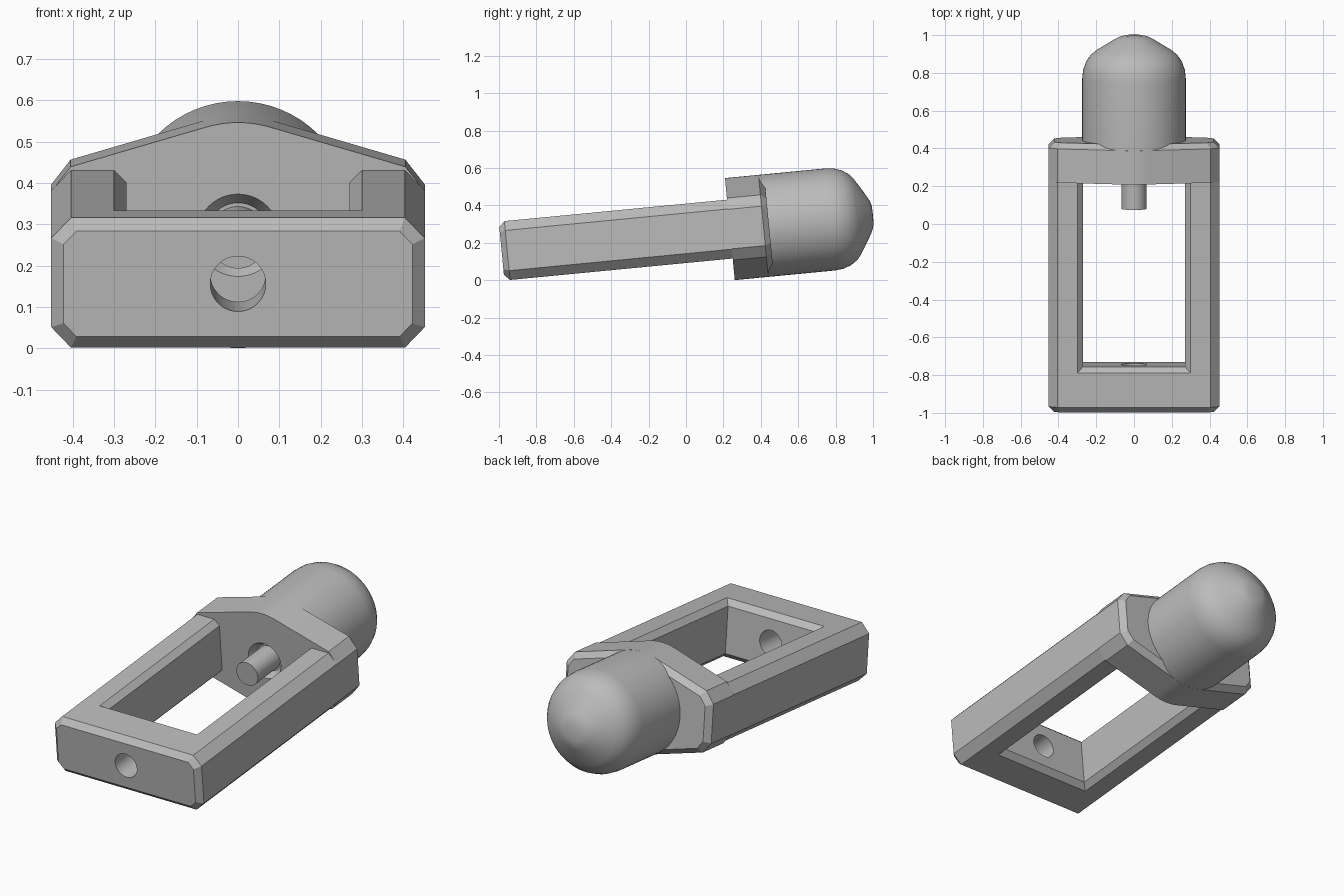
import bpy, bmesh
from math import radians, sin, cos
from mathutils import Matrix, Vector

cube = bpy.data.objects.get("Cube")
if cube:
    bpy.data.objects.remove(cube, do_unlink=True)

AXIS = 0.2535          # height of the long axis in the untilted frame
RADIUS = 0.274         # radius of the rounded head
FRONT = 0.26           # front face of the head block
TILT = Matrix.Translation((0, 0, -0.004)) @ Matrix.Rotation(radians(5.5), 4, 'X')

grey = bpy.data.materials.new("mid grey")
grey.use_nodes = True
grey.diffuse_color = (0.5, 0.5, 0.5, 1)
grey.node_tree.nodes["Principled BSDF"].inputs["Base Color"].default_value = (0.5, 0.5, 0.5, 1)


def finish(name, bm):
    """Turn a bmesh into a tilted, named object."""
    bmesh.ops.recalc_face_normals(bm, faces=bm.faces[:])
    mesh = bpy.data.meshes.new(name)
    bm.to_mesh(mesh)
    bm.free()
    mesh.transform(TILT)
    mesh.materials.append(grey)
    obj = bpy.data.objects.new(name, mesh)
    bpy.context.collection.objects.link(obj)
    return obj


def loft(sections):
    """Skin a list of equal-length point loops and cap both ends."""
    bm = bmesh.new()
    rings = [[bm.verts.new(p) for p in s] for s in sections]
    for a, b in zip(rings, rings[1:]):
        for i in range(len(a)):
            j = (i + 1) % len(a)
            bm.faces.new((a[i], a[j], b[j], b[i]))
    bm.faces.new(rings[0])
    bm.faces.new(rings[-1])
    bmesh.ops.recalc_face_normals(bm, faces=bm.faces[:])
    return bm


def prism(outline, start, end, chamfer_dir):
    """Extrude an x/z outline along y and chamfer one end."""
    size = 0.03
    if chamfer_dir < 0:
        start += size
    else:
        end -= size
    bm = loft([[(x, y, z) for x, z in outline] for y in (start, end)])
    cap = [f for f in bm.faces if f.normal.y * chamfer_dir > 0.9]
    bmesh.ops.inset_region(bm, faces=cap, thickness=size, depth=size, use_even_offset=True)
    return bm


def lathe(name, profile, steps=64):
    """Revolve (radius, y) points about the long axis."""
    bm = bmesh.new()
    verts = [bm.verts.new((r, y, AXIS)) for r, y in profile]
    edges = [bm.edges.new(pair) for pair in zip(verts, verts[1:])]
    bmesh.ops.spin(bm, geom=verts + edges, cent=(0, 0, AXIS), axis=(0, 1, 0),
                   angle=radians(360), steps=steps)
    bmesh.ops.remove_doubles(bm, verts=bm.verts[:], dist=0.0001)
    return finish(name, bm)


def activate(obj):
    bpy.ops.object.select_all(action='DESELECT')
    obj.select_set(True)
    bpy.context.view_layer.objects.active = obj


def cut(obj, cutter):
    mod = obj.modifiers.new("cut", 'BOOLEAN')
    mod.operation = 'DIFFERENCE'
    mod.solver = 'EXACT'
    mod.object = cutter
    activate(obj)
    bpy.ops.object.modifier_apply(modifier=mod.name)
    bpy.data.objects.remove(cutter, do_unlink=True)


def four_way(quarter):
    """Mirror a right-to-top quarter outline into a closed loop."""
    half = quarter + [(-x, z) for x, z in reversed(quarter)]
    return [(x, AXIS + z) for x, z in half] + [(-x, AXIS - z) for x, z in half]


# Rectangular frame with chamfered long edges and front
frame = finish("frame", prism(four_way([(0.452, 0.108), (0.404, 0.158)]), -0.966, FRONT, -1))

# Window through the frame, flared at top and bottom
def window_loop(z, grow):
    x, y = 0.27 + grow, -0.723 - grow
    return [(-x, y, z), (x, y, z), (x, 0.4, z), (-x, 0.4, z)]

cut(frame, finish("window_cutter", loft([
    window_loop(AXIS - 0.178, 0.05), window_loop(AXIS - 0.128, 0),
    window_loop(AXIS + 0.128, 0), window_loop(AXIS + 0.178, 0.05)])))
cut(frame, lathe("front_hole_cutter", [(0, -1.1), (0.067, -1.1), (0.067, -0.6), (0, -0.6)]))

# Head block: sloped shoulders running tangent into a round crown
crown = [(RADIUS * cos(radians(a)), RADIUS * sin(radians(a)))
         for a in (73.7, 77, 80, 83, 86, 89)]
block = finish("head_block", prism(
    four_way([(0.452, 0.106), (0.405, 0.1665)] + crown), FRONT, 0.47, 1))
cut(block, lathe("recess_cutter", [(0, 0.2), (0.1, 0.2), (0.1, FRONT), (0.075, 0.3), (0, 0.3)]))

# Rounded head
head = lathe("rounded_head", [
    (0, 0.43), (RADIUS, 0.43), (RADIUS, 0.8), (0.269, 0.845), (0.254, 0.887), (0.23, 0.922),
    (0.2, 0.947), (0.15, 0.978), (0.1, 1.008), (0.075, 1.02), (0.05, 1.027), (0, 1.029)])

# Pin reaching into the window
pin = lathe("pin", [(0, 0.105), (0.066, 0.105), (0.066, 0.32), (0, 0.32)], 48)

for obj in (frame, block, head, pin):
    activate(obj)
    bpy.ops.object.shade_smooth_by_angle(angle=radians(25))
